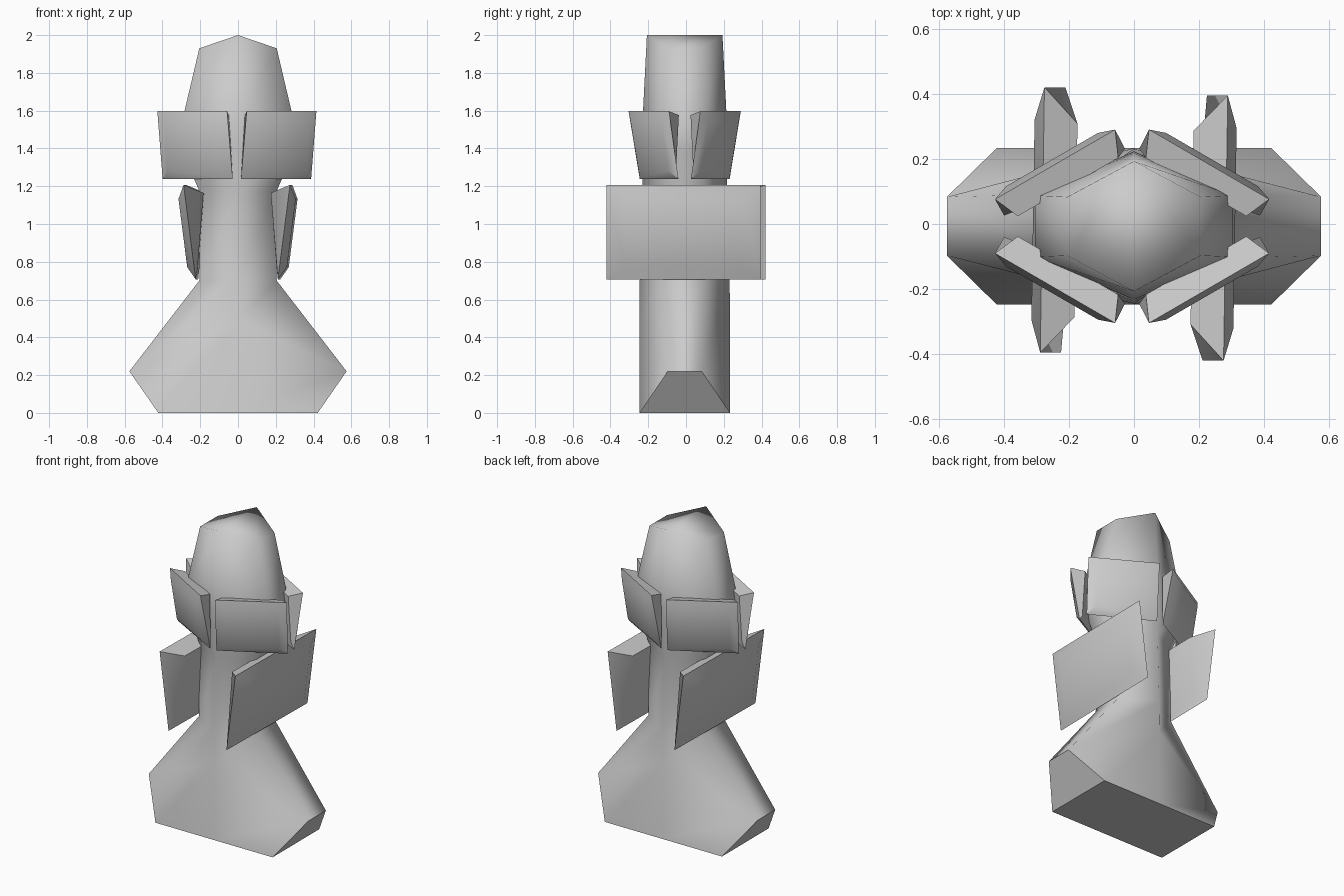
import bpy, bmesh, math
from mathutils import Vector

if "Cube" in bpy.data.objects:
    bpy.data.objects.remove(bpy.data.objects["Cube"])

grey = bpy.data.materials.new("plain_grey")
grey.use_nodes = True
GREY = (0.6, 0.6, 0.6, 1)
grey.diffuse_color = GREY
grey.node_tree.nodes["Principled BSDF"].inputs["Base Color"].default_value = GREY


def finish(name, bm, angle):
    bmesh.ops.recalc_face_normals(bm, faces=bm.faces[:])
    mesh = bpy.data.meshes.new(name)
    bm.to_mesh(mesh)
    bm.free()
    mesh.materials.append(grey)
    ob = bpy.data.objects.new(name, mesh)
    bpy.context.collection.objects.link(ob)
    bpy.ops.object.select_all(action='DESELECT')
    ob.select_set(True)
    bpy.context.view_layer.objects.active = ob
    bpy.ops.object.shade_smooth_by_angle(angle=math.radians(angle))


def bridge(bm, a, b):
    n = len(a)
    return [bm.faces.new((a[i], a[(i + 1) % n], b[(i + 1) % n], b[i])) for i in range(n)]


# Body: six-sided loft (half width, corner depth, apex depth, corner z, apex z)
SECTIONS = [
    (0.422, 0.24, 0.24, 0, 0),
    (0.575, 0.09, 0.24, 0.22, 0.49),
    (0.205, 0.1, 0.238, 0.7, 0.7),
    (0.203, 0.1, 0.222, 1.17, 1.17),
    (0.298, 0.1, 0.23, 1.39, 1.39),
    (0.304, 0.095, 0.225, 1.51, 1.51),
    (0.205, 0.09, 0.2, 1.93, 2.0),
]
SHIFT = -0.007
bm = bmesh.new()
rings = []
for w, c, a, zc, za in SECTIONS:
    pts = [(w, -c, zc), (w, c, zc), (0, a, za), (-w, c, zc), (-w, -c, zc), (0, -a, za)]
    rings.append([bm.verts.new((x, y + SHIFT, z)) for x, y, z in pts])
bands = [bridge(bm, lower, upper) for lower, upper in zip(rings, rings[1:])]
bm.faces.new(rings[0])
# Roof: two slopes meeting at a ridge
top = rings[-1]
bm.faces.new((top[0], top[1], top[2], top[5]))
bm.faces.new((top[2], top[3], top[4], top[5]))
# Crisp edges round the two undercut ends of the foot
for face in (bands[0][0], bands[0][3]):
    for edge in face.edges:
        edge.smooth = False
finish("body", bm, 85)


def plate(name, top_a, top_b, low_a, low_b, bump, bump_inset, wedge, wedge_inset):
    """Rectangular rim, a shallow bump outside and a wedge inside, thick at the top."""
    rim = [Vector(p) for p in (top_a, top_b, low_b, low_a)]
    along = (rim[1] - rim[0]).normalized()
    down = (rim[3] - rim[0]).normalized()
    out = along.cross(down).normalized()
    mid = sum(rim, Vector()) / 4
    if out.dot(Vector((mid.x, mid.y, 0))) < 0:
        out = -out
    signs = ((1, 1), (-1, 1), (-1, -1), (1, -1))

    def layer(inset, offsets):
        return [p + along * (sx * inset[0]) + down * (sz * inset[1]) + out * d
                for p, (sx, sz), d in zip(rim, signs, offsets)]

    thick, thin = wedge
    bm = bmesh.new()
    outer, edge, inner = [[bm.verts.new(p) for p in pts] for pts in (
        layer(bump_inset, [bump] * 4), rim,
        layer(wedge_inset, (-thick, -thick, -thin, -thin)))]
    bridge(bm, outer, edge)
    bridge(bm, edge, inner)
    bm.faces.new(outer)
    bm.faces.new(inner)
    finish(name, bm, 40)


# Lower plates: one along each side, leaning outwards
for side, s in (("left", 1), ("right", -1)):
    plate("lower_plate_" + side,
          (s * 0.275, s * -0.42, 1.207), (s * 0.288, s * 0.395, 1.207),
          (s * 0.211, s * -0.42, 0.707), (s * 0.224, s * 0.395, 0.707),
          0.038, (0.1, 0.07), (0.097, 0.015), (0.11, 0.055))

# Upper plates: four around the head, leaning outwards
for side, s in (("left", 1), ("right", -1)):
    for end, f in (("front", -1), ("back", 1)):
        def at(x, y, z):
            return (s * x - 0.006, f * y + SHIFT, z)
        plate("upper_plate_" + end + "_" + side,
              at(0.052, 0.297, 1.597), at(0.421, 0.083, 1.597),
              at(0.022, 0.238, 1.238), at(0.393, 0.033, 1.238),
              0.027, (0.05, 0.05), (0.075, 0.012), (0.035, 0.035))
